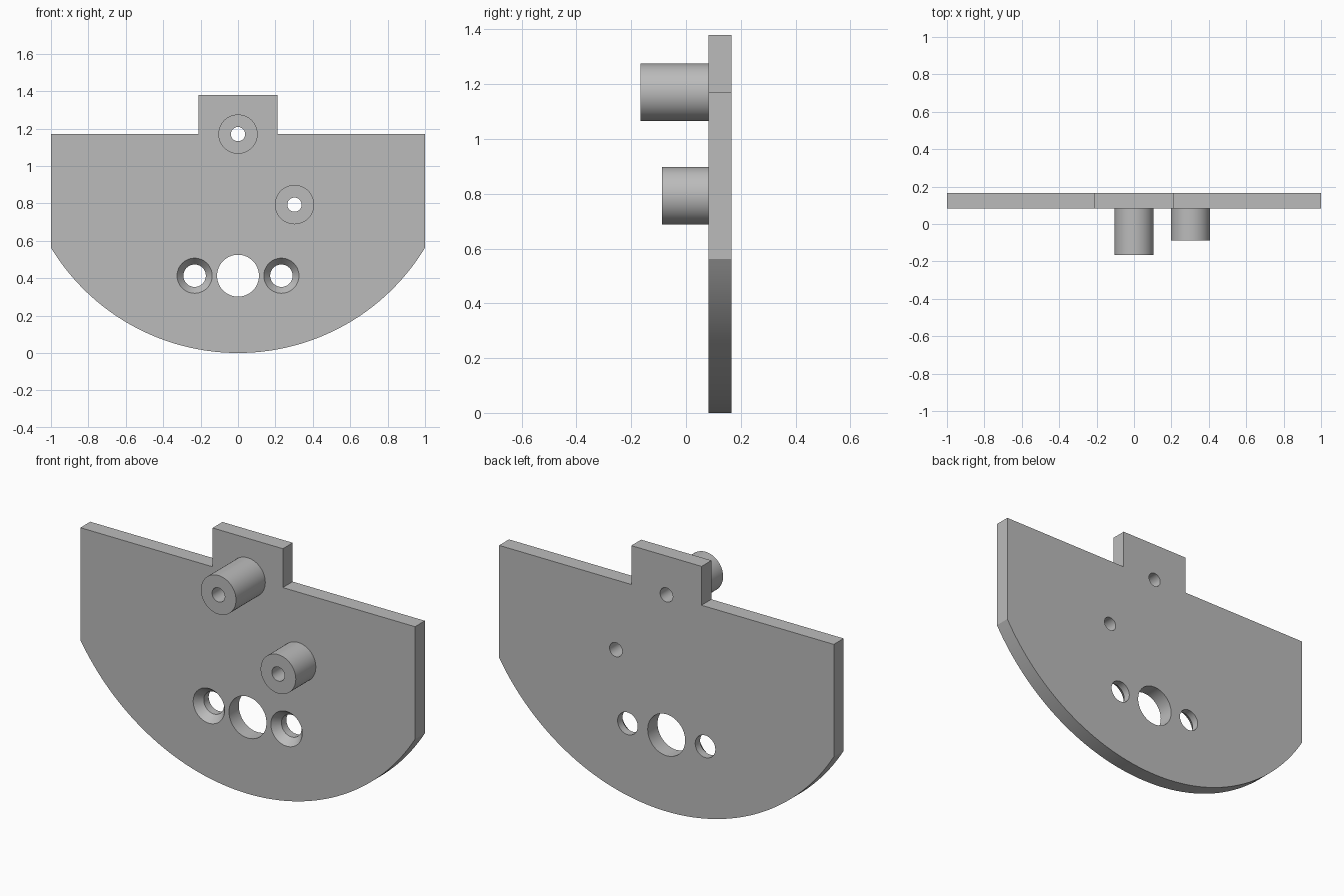
import bpy, bmesh, math
from mathutils import Matrix

cube = bpy.data.objects.get("Cube")
if cube:
    bpy.data.objects.remove(cube, do_unlink=True)

FRONT, BACK = 0.083, 0.167      # plate faces along y
ARC_R = 1.17                    # rim radius, centred on the upper boss
TAB_W, TOP = 0.21, 1.38
BORE = 0.038

grey = bpy.data.materials.new("plain grey")
grey.use_nodes = True
GREY = (0.5, 0.5, 0.5, 1)
grey.diffuse_color = GREY
grey.node_tree.nodes["Principled BSDF"].inputs["Base Color"].default_value = GREY


def finish(name, bm):
    bmesh.ops.recalc_face_normals(bm, faces=bm.faces)
    mesh = bpy.data.meshes.new(name)
    bm.to_mesh(mesh)
    bm.free()
    mesh.materials.append(grey)
    obj = bpy.data.objects.new(name, mesh)
    bpy.context.collection.objects.link(obj)
    return obj


def rod(name, x, z, y0, y1, r0, r1=None):
    """Cylinder or cone along y, radius r0 at y0 and r1 at y1."""
    bm = bmesh.new()
    place = Matrix.Translation((x, (y0 + y1) / 2, z)) @ Matrix.Rotation(-math.pi / 2, 4, 'X')
    bmesh.ops.create_cone(bm, cap_ends=True, segments=64, radius1=r0,
                          radius2=r0 if r1 is None else r1, depth=y1 - y0, matrix=place)
    return finish(name, bm)


def cut(target, cutters):
    for cutter in cutters:
        mod = target.modifiers.new("cut", 'BOOLEAN')
        mod.operation, mod.solver, mod.object = 'DIFFERENCE', 'EXACT', cutter
        bpy.context.view_layer.objects.active = target
        bpy.ops.object.modifier_apply(modifier=mod.name)
        bpy.data.objects.remove(cutter, do_unlink=True)


def smooth(obj):
    bpy.ops.object.select_all(action='DESELECT')
    obj.select_set(True)
    bpy.context.view_layer.objects.active = obj
    bpy.ops.object.shade_smooth_by_angle(angle=math.radians(30))


# Plate: round lower rim, straight sides, tab on top
half = math.asin(1 / ARC_R)
steps = 64
outline = [(ARC_R * math.sin(a), ARC_R - ARC_R * math.cos(a))
           for a in (half * (2 * i / steps - 1) for i in range(steps + 1))]
outline += [(1, ARC_R), (TAB_W, ARC_R), (TAB_W, TOP),
            (-TAB_W, TOP), (-TAB_W, ARC_R), (-1, ARC_R)]
bm = bmesh.new()
face = bm.faces.new([bm.verts.new((x, FRONT, z)) for x, z in outline])
side = bmesh.ops.extrude_face_region(bm, geom=[face])["geom"]
bmesh.ops.translate(bm, vec=(0, BACK - FRONT, 0),
                    verts=[v for v in side if isinstance(v, bmesh.types.BMVert)])
plate = finish("plate", bm)

# Large centre hole, with a countersunk screw hole on each side
HOLE_Z, SINK = 0.413, 0.042
cutters = [rod("centre_cutter", 0, HOLE_Z, 0, 0.25, 0.112)]
for s in (-1, 1):
    x = s * 0.232
    cutters.append(rod("screw_cutter", x, HOLE_Z, 0, 0.25, 0.06))
    cutters.append(rod("sink_cutter", x, HOLE_Z, FRONT - 0.01, FRONT + SINK, 0.102, 0.06))

# Bosses with bores running through the plate
for name, x, z, y0 in (("upper_boss", 0, ARC_R, -0.167), ("side_boss", 0.302, 0.793, -0.088)):
    boss = rod(name, x, z, y0, FRONT, 0.105)
    cut(boss, [rod("bore_cutter", x, z, y0 - 0.1, 0.25, BORE)])
    smooth(boss)
    cutters.append(rod("bore_cutter", x, z, 0, 0.25, BORE))

cut(plate, cutters)
smooth(plate)
